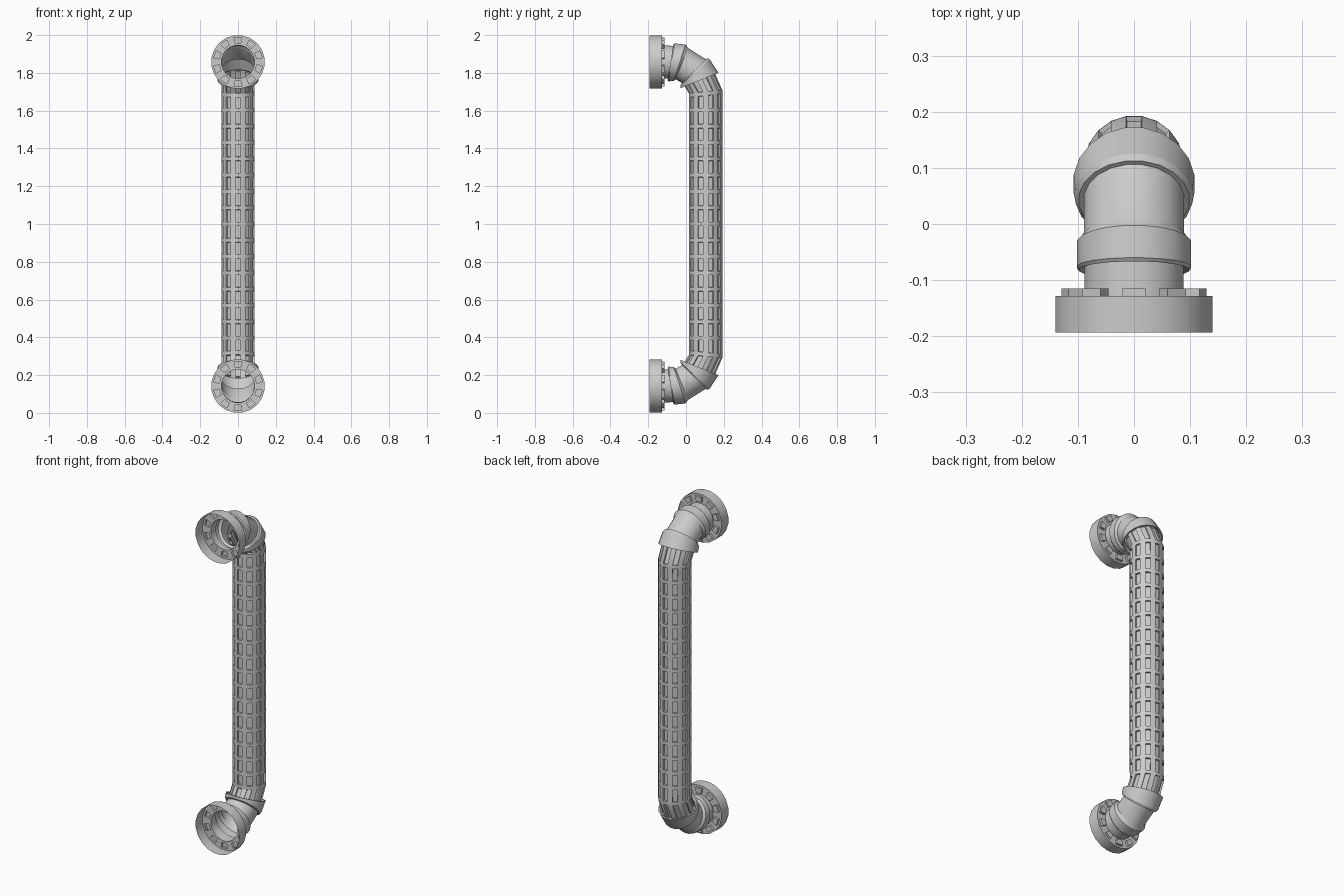
import bpy, bmesh
from math import sin, cos, pi, radians
from mathutils import Vector

if "Cube" in bpy.data.objects:
    bpy.data.objects.remove(bpy.data.objects["Cube"])

SIDES = 20


def loft(rings, flip=False):
    """Skin rings of (y, z, tilt in degrees, radius); flip mirrors about z = 1."""
    bm = bmesh.new()
    loops = []
    for y, z, tilt, r in rings:
        t = radians(tilt)
        loop = []
        for i in range(SIDES):
            a = 2 * pi * (i - 0.5) / SIDES
            p = Vector((0, y, z)) + r * Vector((sin(a), cos(a) * sin(t), cos(a) * cos(t)))
            if flip:
                p.z = 2 - p.z
            loop.append(bm.verts.new(p))
        loops.append(loop)
    bands = []
    for a, b in zip(loops, loops[1:]):
        band = []
        for i in range(SIDES):
            j = (i + 1) % SIDES
            quad = [a[i], a[j], b[j], b[i]]
            band.append(bm.faces.new(quad[::-1] if flip else quad))
        bands.append(band)
    bm.normal_update()
    return bm, bands


def finish(bm, name):
    mesh = bpy.data.meshes.new(name)
    bm.to_mesh(mesh)
    bm.free()
    ob = bpy.data.objects.new(name, mesh)
    bpy.context.collection.objects.link(ob)
    bpy.ops.object.select_all(action='DESELECT')
    ob.select_set(True)
    bpy.context.view_layer.objects.active = ob
    bpy.ops.object.shade_smooth_by_angle(angle=radians(25))
    return ob


ZC = 1.858

for label, flip in (("upper", False), ("lower", True)):
    # Open cup flange with ten hollow bolt bosses raised from its back plate
    bm, bands = loft([(-0.193, ZC, 0, 0.142), (-0.128, ZC, 0, 0.142),
                      (-0.128, ZC, 0, 0.131), (-0.128, ZC, 0, 0.101),
                      (-0.128, ZC, 0, 0.088)], flip)
    for f in bands[2][::2]:
        new = bmesh.ops.extrude_discrete_faces(bm, faces=[f])["faces"][0]
        for v in new.verts:
            v.co.y += 0.013
    finish(bm, label + "_flange")

    # Elbow pipe with two stepped collars
    bm, _ = loft([(-0.128, ZC, 0, 0.089), (-0.078, 1.856, 9, 0.089),
                  (-0.082, 1.856, 9, 0.099), (-0.076, 1.856, 9, 0.103),
                  (-0.034, 1.853, 18, 0.103), (-0.022, 1.849, 22, 0.090),
                  (0.043, 1.809, 45, 0.090), (0.043, 1.809, 45, 0.099),
                  (0.048, 1.803, 48, 0.105),
                  (0.072, 1.760, 68, 0.109), (0.072, 1.760, 68, 0.102),
                  (0.062, 1.780, 64, 0.088)], flip)
    finish(bm, label + "_elbow")

# Ribbed main pipe: cell rings and bar rings alternate down the length
YC, R, BAR, CELLS = 0.104, 0.0895, 0.02, 16
top = 1.69
pitch = 2 * (top - 1) / CELLS
rings = [(0.066, 1.776, 66, R)]
for k in range(CELLS + 1):
    z = top - k * pitch
    tilt = 84 if k == 0 else 96 if k == CELLS else 90
    rings += [(YC, z + BAR / 2, tilt, R), (YC, z - BAR / 2, tilt, R)]
rings.append((0.066, 0.224, 114, R))
bm, bands = loft(rings)

# Recess every second panel between the bars
cells = [f for band in bands[::2] for f in band[::2]]
bmesh.ops.inset_individual(bm, faces=cells, thickness=0.002, depth=-0.009)
finish(bm, "ribbed_pipe")
